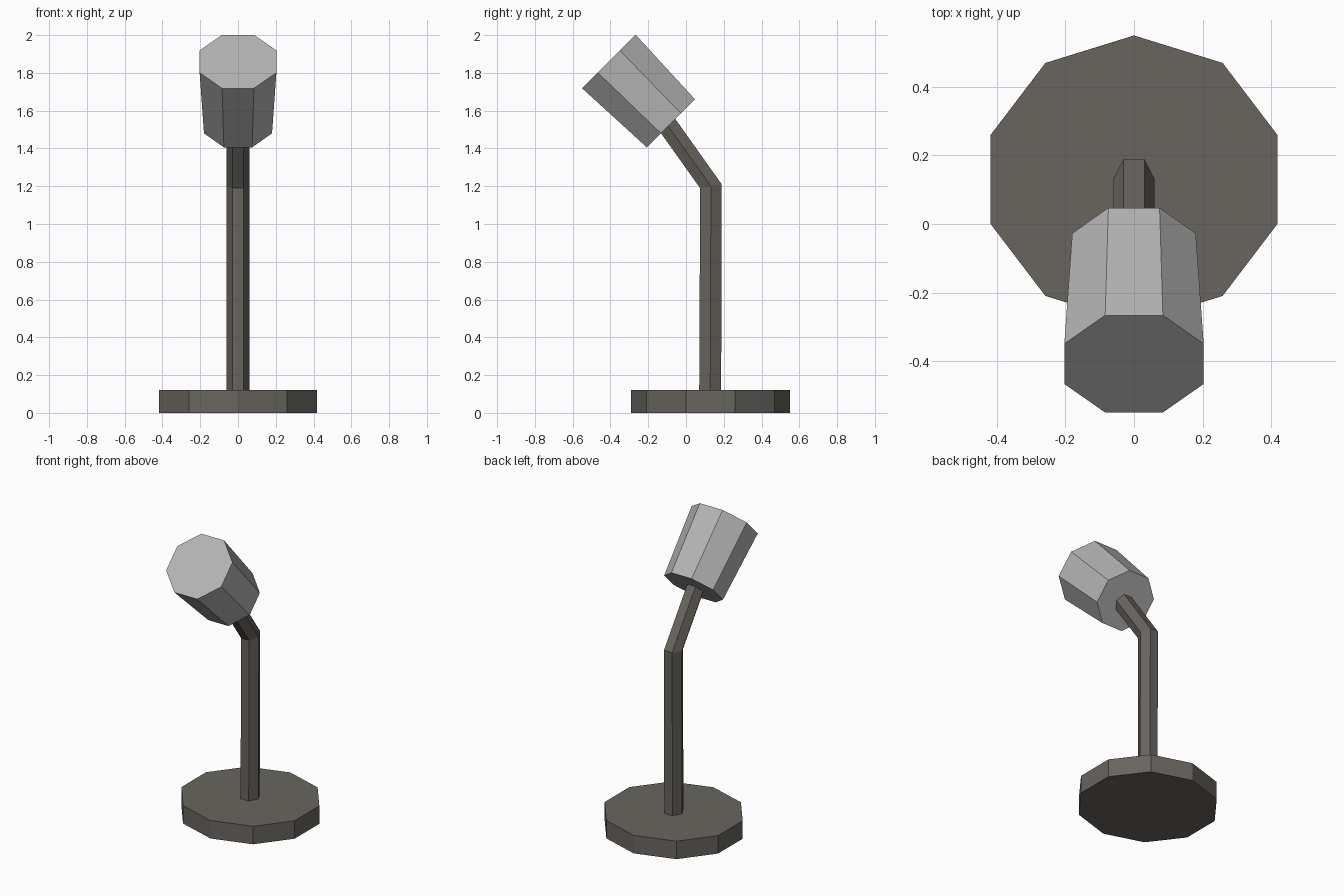
import bpy
import bmesh
from math import cos, sin, pi, radians
from mathutils import Matrix, Vector

cube = bpy.data.objects.get("Cube")
if cube:
    bpy.data.objects.remove(cube)


def material(name, color):
    mat = bpy.data.materials.new(name)
    mat.use_nodes = True
    mat.diffuse_color = color
    mat.node_tree.nodes["Principled BSDF"].inputs["Base Color"].default_value = color
    return mat


def ring(sides, rx, ry, turn=0):
    """Points of a regular outline, stretched along x and y."""
    angles = [turn + 2 * pi * i / sides for i in range(sides)]
    return [Vector((rx * cos(a), ry * sin(a), 0)) for a in angles]


def loft(name, rings, mat):
    """Closed solid through a series of matching rings."""
    bm = bmesh.new()
    loops = [[bm.verts.new(p) for p in r] for r in rings]
    for low, high in zip(loops, loops[1:]):
        for i in range(len(low)):
            j = (i + 1) % len(low)
            bm.faces.new((low[i], low[j], high[j], high[i]))
    bm.faces.new(loops[0][::-1])
    bm.faces.new(loops[-1])
    bmesh.ops.recalc_face_normals(bm, faces=bm.faces[:])
    mesh = bpy.data.meshes.new(name)
    bm.to_mesh(mesh)
    bm.free()
    mesh.materials.append(mat)
    obj = bpy.data.objects.new(name, mesh)
    bpy.context.collection.objects.link(obj)
    return obj


def placed(points, y, z, tilt=0):
    m = Matrix.Translation((0, y, z)) @ Matrix.Rotation(tilt, 4, "X")
    return [m @ p for p in points]


dark = material("dark warm grey", (0.14, 0.13, 0.115, 1))
light = material("light grey", (0.46, 0.46, 0.46, 1))

# Ten-sided foot
foot = ring(10, 0.44, 0.42, pi / 2)
loft("base", [placed(foot, 0.13, z) for z in (0, 0.12)], dark)

# Six-sided bent stem, mitred at the elbow
tube = ring(6, 0.06, 0.067)
loft("stem", [placed(tube, 0.128, 0.11),
              placed(tube, 0.132, 1.2, radians(10)),
              placed(ring(6, 0.06, 0.061), -0.11, 1.54, radians(35))], dark)

# Eight-sided tapered lamp head, aimed forward and up
tilt = radians(45)
loft("lamp_head", [placed(ring(8, 0.195, 0.195, pi / 8), -0.08, 1.533, tilt),
                   placed(ring(8, 0.22, 0.217, pi / 8), -0.408, 1.86, tilt)], light)
